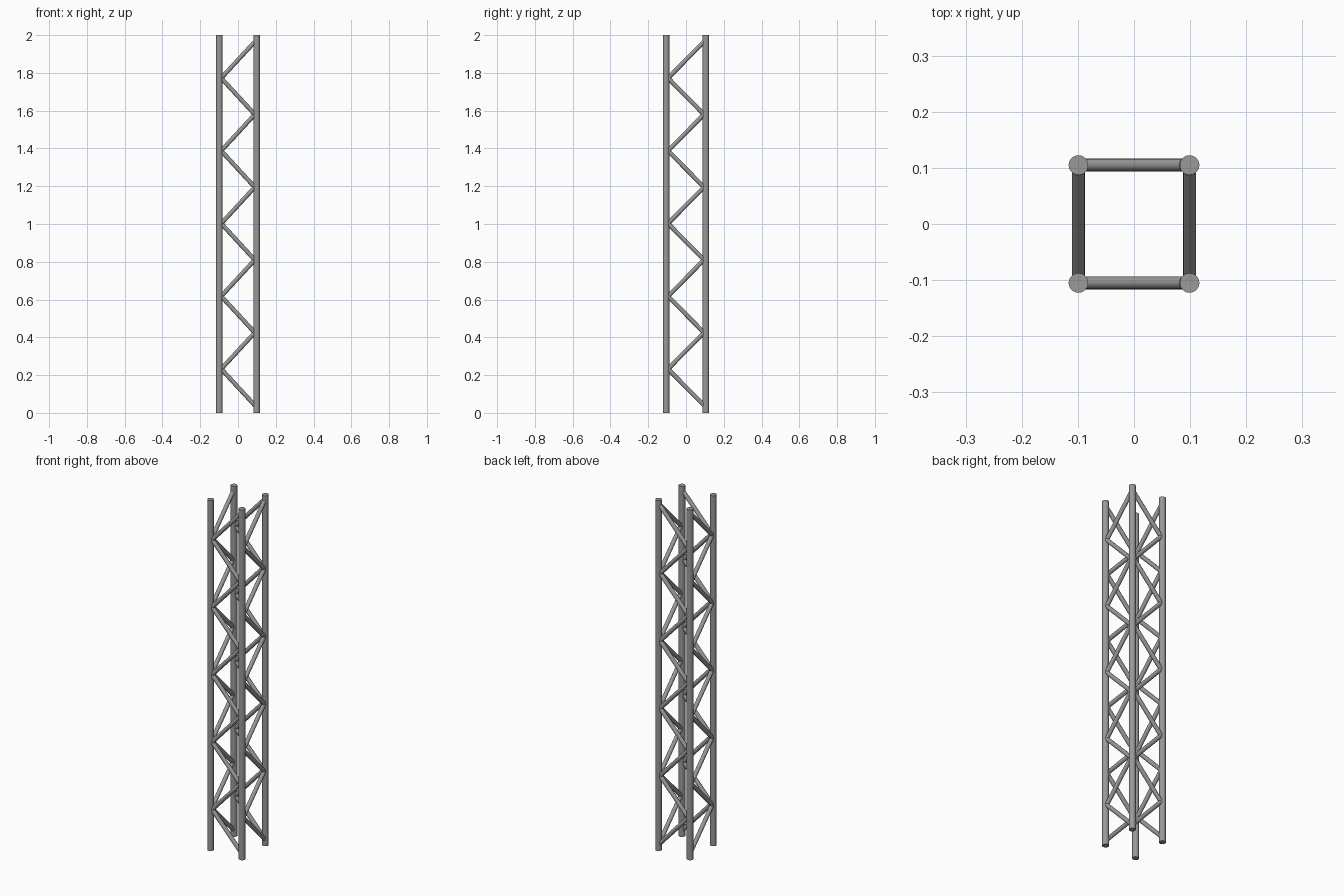
import bpy
from mathutils import Vector

if "Cube" in bpy.data.objects:
    bpy.data.objects.remove(bpy.data.objects["Cube"])

mat = bpy.data.materials.new("aluminium grey")
mat.diffuse_color = (0.32, 0.32, 0.32, 1)
mat.use_nodes = True
mat.node_tree.nodes["Principled BSDF"].inputs["Base Color"].default_value = mat.diffuse_color

PX, PY = 0.099, 0.105          # chord positions
CHORD_R, BRACE_R = 0.0175, 0.0115
HEIGHT, Z0, STEP, COUNT = 2.0, 0.04, 0.1925, 10
INSET = 0.010                  # braces stop just inside the chord tubes


def tube(name, a, b, radius, sides):
    a, b = Vector(a), Vector(b)
    d = b - a
    bpy.ops.mesh.primitive_cylinder_add(vertices=sides, radius=radius,
                                        depth=d.length, location=(a + b) / 2)
    ob = bpy.context.object
    ob.rotation_euler = d.to_track_quat('Z', 'Y').to_euler()
    ob.name = name
    ob.data.materials.append(mat)
    bpy.ops.object.shade_smooth_by_angle()
    return ob


# Four upright chords
for sx in (-1, 1):
    for sy in (-1, 1):
        tube("chord", (sx * PX, sy * PY, 0), (sx * PX, sy * PY, HEIGHT), CHORD_R, 24)

# Zigzag bracing on all four faces, starting low on the +x / +y side
for i in range(COUNT):
    s = 1 if i % 2 == 0 else -1
    za, zb = Z0 + i * STEP, Z0 + (i + 1) * STEP
    x, y = s * (PX - INSET), s * (PY - INSET)
    for side in (-1, 1):
        tube("front_back_brace", (x, side * PY, za), (-x, side * PY, zb), BRACE_R, 16)
        tube("side_brace", (side * PX, y, za), (side * PX, -y, zb), BRACE_R, 16)
